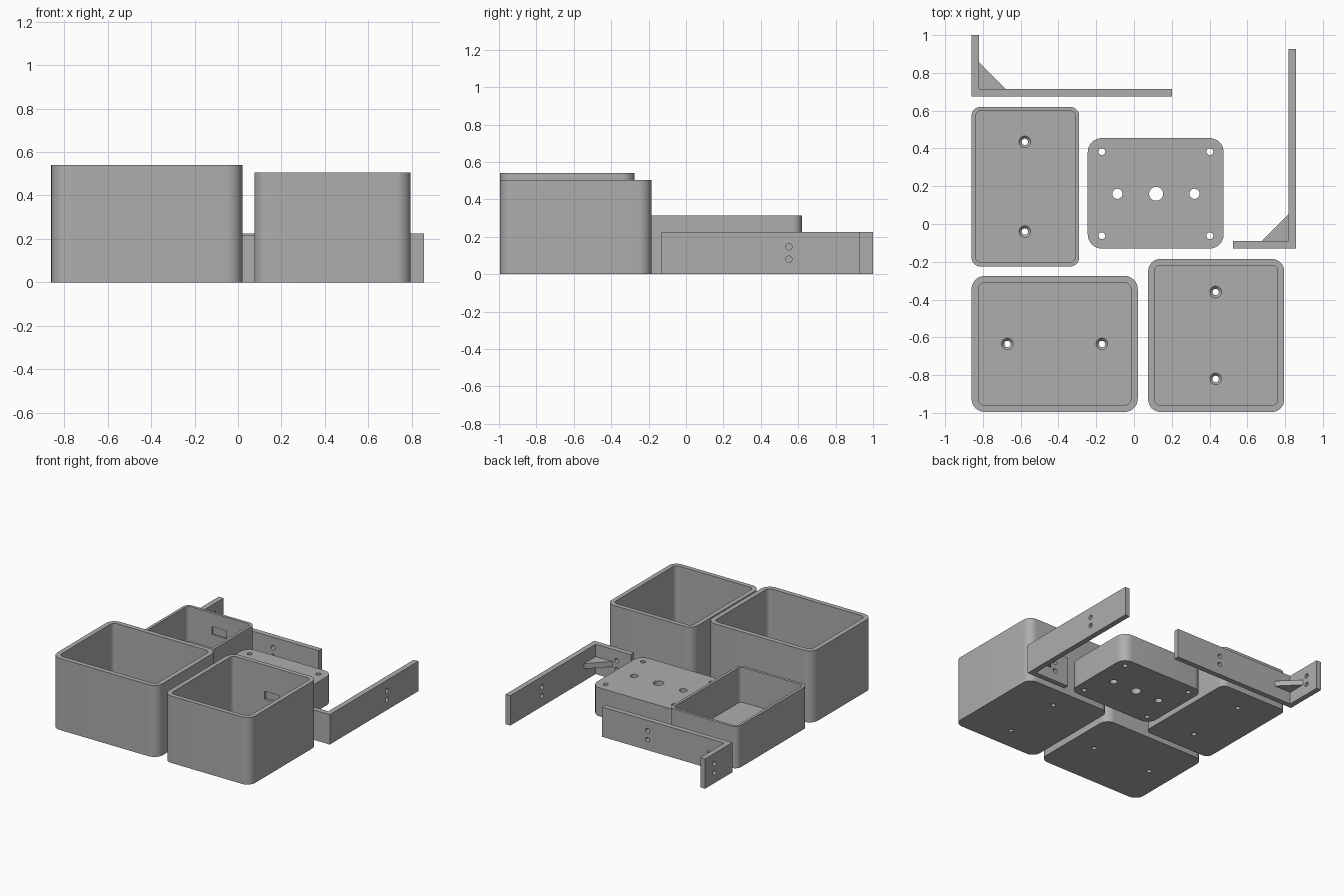
import bpy, bmesh, math
from mathutils import Matrix, Vector

if "Cube" in bpy.data.objects:
    bpy.data.objects.remove(bpy.data.objects["Cube"])

grey = bpy.data.materials.new("mid_grey")
grey.diffuse_color = (0.42, 0.42, 0.42, 1)
grey.use_nodes = True
grey.node_tree.nodes["Principled BSDF"].inputs["Base Color"].default_value = grey.diffuse_color


def rounded(x0, x1, y0, y1, r, seg=8):
    """Rounded rectangle outline, counter-clockwise."""
    pts = []
    for cx, cy, start in ((x1 - r, y1 - r, 0), (x0 + r, y1 - r, 90),
                          (x0 + r, y0 + r, 180), (x1 - r, y0 + r, 270)):
        for i in range(seg + 1):
            a = math.radians(start + 90 * i / seg)
            pts.append((cx + r * math.cos(a), cy + r * math.sin(a)))
    return pts


def prism(name, pts, z0, z1):
    """Extruded outline between two heights."""
    bm = bmesh.new()
    face = bm.faces.new([bm.verts.new((x, y, z0)) for x, y in pts])
    top = bmesh.ops.extrude_face_region(bm, geom=[face])["geom"]
    bmesh.ops.translate(bm, vec=(0, 0, z1 - z0),
                        verts=[v for v in top if isinstance(v, bmesh.types.BMVert)])
    bmesh.ops.recalc_face_normals(bm, faces=bm.faces)
    return add(name, bm)


def add(name, bm):
    mesh = bpy.data.meshes.new(name)
    bm.to_mesh(mesh)
    bm.free()
    mesh.materials.append(grey)
    ob = bpy.data.objects.new(name, mesh)
    bpy.context.collection.objects.link(ob)
    return ob


def block(x0, x1, y0, y1, z0, z1):
    return prism("cutter", [(x0, y0), (x1, y0), (x1, y1), (x0, y1)], z0, z1)


def drill(p, q, r0, r1=None):
    """Round cutter from p to q, optionally tapered."""
    p, q = Vector(p), Vector(q)
    d = q - p
    bm = bmesh.new()
    m = Matrix.Translation((p + q) / 2) @ d.to_track_quat("Z", "Y").to_matrix().to_4x4()
    bmesh.ops.create_cone(bm, cap_ends=True, segments=24, radius1=r0,
                          radius2=r0 if r1 is None else r1, depth=d.length, matrix=m)
    return add("cutter", bm)


def combine(ob, tools, op="DIFFERENCE"):
    """Apply booleans and remove the tool objects."""
    for t in tools:
        mod = ob.modifiers.new("bool", "BOOLEAN")
        mod.operation, mod.solver, mod.object = op, "EXACT", t
    bpy.context.view_layer.update()
    mesh = bpy.data.meshes.new_from_object(
        ob.evaluated_get(bpy.context.evaluated_depsgraph_get()))
    ob.modifiers.clear()
    ob.data = mesh
    for t in tools:
        bpy.data.objects.remove(t)


def smooth(ob):
    bpy.ops.object.select_all(action="DESELECT")
    bpy.context.view_layer.objects.active = ob
    ob.select_set(True)
    bpy.ops.object.shade_smooth_by_angle(angle=math.radians(30))


def open_box(name, x0, x1, y0, y1, h, wall, r, floor, holes, pocket):
    """Open tray with countersunk floor holes and a shallow pocket inside one wall."""
    ob = prism(name, rounded(x0, x1, y0, y1, r), 0, h)
    inner = (x0 + wall, x1 - wall, y0 + wall, y1 - wall)
    combine(ob, [prism("cutter", rounded(*inner, max(r - wall, 0.03)), floor, h + 0.1)])
    tools = []
    for x, y in holes:
        tools.append(drill((x, y, -0.05), (x, y, floor + 0.05), 0.017))
        tools.append(drill((x, y, floor - 0.015), (x, y, floor + 0.001), 0.017, 0.032))
    cx, cy, cz, d = (x0 + x1) / 2, (y0 + y1) / 2, (h + floor) / 2, wall * 0.55
    if pocket == "back":
        tools.append(block(cx - 0.06, cx + 0.06, inner[3] - 0.02, inner[3] + d, cz - 0.03, cz + 0.03))
    else:
        tools.append(block(inner[0] - d, inner[0] + 0.02, cy - 0.06, cy + 0.06, cz - 0.03, cz + 0.03))
    combine(ob, tools)
    smooth(ob)


# Three open boxes
open_box("wide_box", -0.86, 0.02, -0.995, -0.275, 0.54, 0.036, 0.07, 0.05,
         [(-0.67, -0.635), (-0.17, -0.635)], "left")
open_box("deep_box", 0.075, 0.795, -0.995, -0.185, 0.505, 0.034, 0.065, 0.05,
         [(0.432, -0.36), (0.432, -0.82)], "back")
open_box("low_box", -0.86, -0.29, -0.225, 0.62, 0.315, 0.021, 0.048, 0.05,
         [(-0.578, 0.435), (-0.578, -0.04)], "back")

# Solid block with through holes
base = prism("drilled_block", rounded(-0.245, 0.475, -0.13, 0.455, 0.075), 0, 0.215)
spots = [(x, y, 0.018) for x in (-0.17, 0.402) for y in (-0.062, 0.383)]
spots += [(-0.088, 0.16, 0.027), (0.117, 0.16, 0.037), (0.32, 0.16, 0.027)]
combine(base, [drill((x, y, -0.1), (x, y, 0.4), r) for x, y, r in spots])
smooth(base)


def bracket(name, matrix, long_arm, short_arm):
    """L bracket: outer corner at the origin, long arm on +x, short arm on +y."""
    t, h = 0.04, 0.225
    ob = prism(name, [(0, 0), (long_arm, 0), (long_arm, t), (t, t), (t, short_arm), (0, short_arm)], 0, h)
    web = prism("web", [(t - 0.01, t - 0.01), (t + 0.15, t - 0.01), (t + 0.14, t),
                        (t, t + 0.14), (t - 0.01, t + 0.15)], h / 2 - 0.02, h / 2 + 0.02)
    combine(ob, [web], "UNION")
    tools = []
    for z in (0.08, 0.147):
        tools.append(drill((0.68, -0.05, z), (0.68, 0.1, z), 0.017))
        tools.append(drill((-0.05, 0.215, z), (0.1, 0.215, z), 0.017))
    combine(ob, tools)
    ob.data.transform(matrix)
    smooth(ob)


# Two mounting brackets, the second turned a quarter
bracket("back_bracket", Matrix.Translation((-0.86, 0.675, 0)), 1.06, 0.325)
bracket("side_bracket", Matrix.Translation((0.857, -0.13, 0)) @ Matrix.Rotation(math.pi / 2, 4, "Z"),
        1.057, 0.333)
